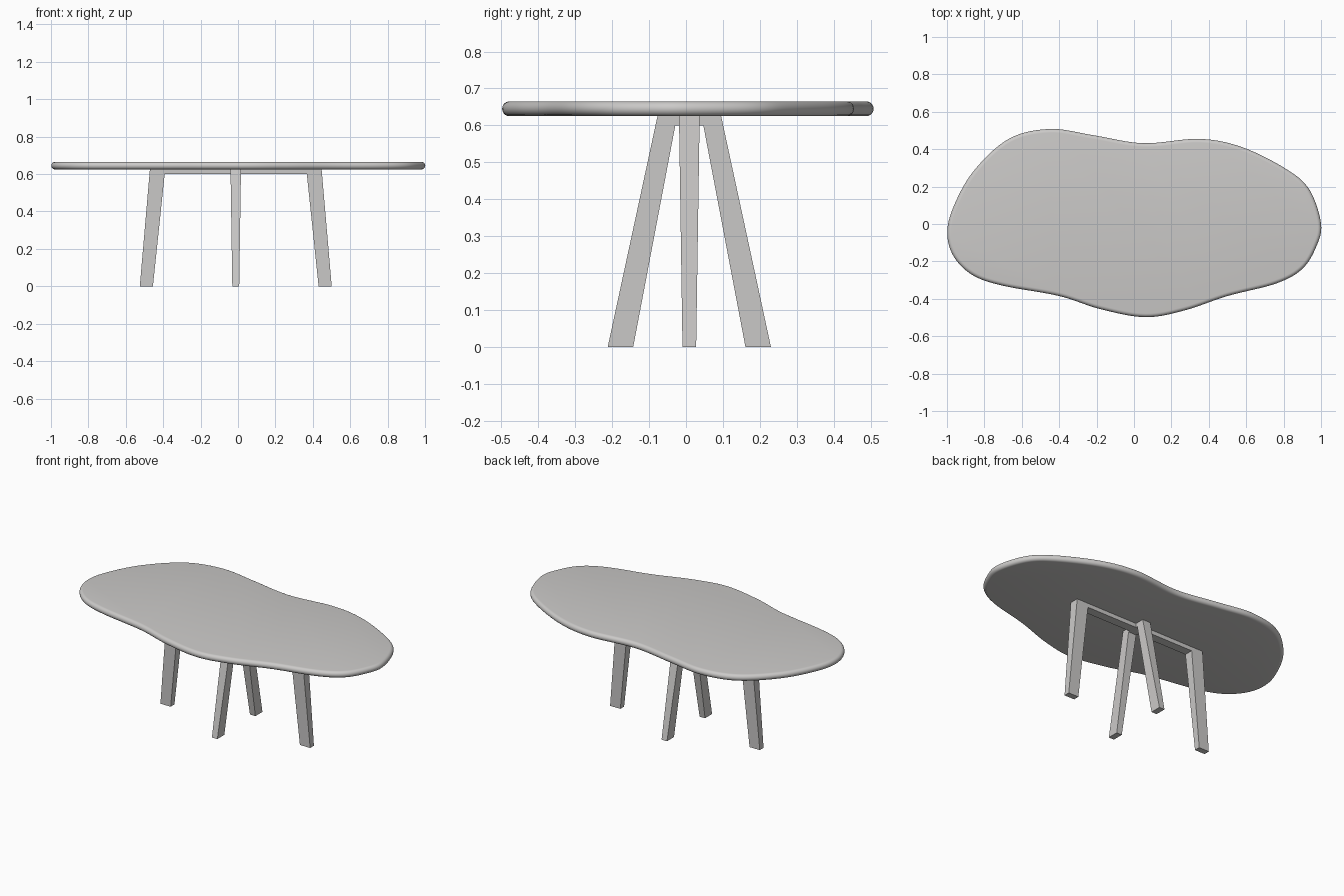
import bpy, bmesh, math
from mathutils import Vector

if "Cube" in bpy.data.objects:
    bpy.data.objects.remove(bpy.data.objects["Cube"])

grey = bpy.data.materials.new("light grey")
grey.diffuse_color = (0.6, 0.59, 0.58, 1)
grey.use_nodes = True
grey.node_tree.nodes["Principled BSDF"].inputs["Base Color"].default_value = grey.diffuse_color


def finish(bm, name):
    bmesh.ops.recalc_face_normals(bm, faces=bm.faces)
    me = bpy.data.meshes.new(name)
    bm.to_mesh(me)
    bm.free()
    me.materials.append(grey)
    ob = bpy.data.objects.new(name, me)
    bpy.context.collection.objects.link(ob)
    return ob


# Tabletop outline, counter-clockwise, smoothed by a closed spline
OUT = [(1.0, 0), (0.94, 0.18), (0.82, 0.29), (0.58, 0.41), (0.35, 0.455),
       (0.05, 0.432), (-0.22, 0.475), (-0.45, 0.508), (-0.67, 0.455),
       (-0.86, 0.28), (-0.97, 0.08), (-0.998, -0.06), (-0.96, -0.18),
       (-0.86, -0.275), (-0.7, -0.33), (-0.4, -0.385), (-0.18, -0.455),
       (0.06, -0.498), (0.27, -0.462), (0.5, -0.385), (0.76, -0.318),
       (0.9, -0.24), (0.975, -0.12)]
P = [Vector(p) for p in OUT]
n, steps = len(P), 8
line = []
for i in range(n):
    a, b, c, d = (P[(i + k) % n] for k in (-1, 0, 1, 2))
    for s in range(steps):
        t = s / steps
        line.append(0.5 * (2 * b + (c - a) * t + (2 * a - 5 * b + 4 * c - d) * t * t
                           + (3 * b - a - 3 * c + d) * t ** 3))
m = len(line)
normals = []
for i in range(m):
    t = (line[(i + 1) % m] - line[i - 1]).normalized()
    normals.append(Vector((t.y, -t.x)))

# Tabletop: flat slab with a half-round rim
R, ZC = 0.02, 0.645
bm = bmesh.new()
rings = []
for k in range(11):
    a = -math.pi / 2 + math.pi * k / 10
    inset = R * (1 - math.cos(a))
    rings.append([bm.verts.new((*(p - q * inset), ZC + R * math.sin(a)))
                  for p, q in zip(line, normals)])
for lo, hi in zip(rings, rings[1:]):
    for i in range(m):
        j = (i + 1) % m
        bm.faces.new((lo[i], lo[j], hi[j], hi[i]))
bm.faces.new(rings[0][::-1])
bm.faces.new(rings[-1])
top = finish(bm, "tabletop")
bpy.context.view_layer.objects.active = top
top.select_set(True)
bpy.ops.object.shade_smooth_by_angle(angle=math.radians(35))
top.select_set(False)

# Trestle frames: two splayed legs joined by a thin bar under the top
CX, CY, ZT, ZB = -0.012, 0.009, 0.626, 0.60


def frame(name, out_top, in_top, out_bot, in_bot, along_x):
    prof = [(-out_bot, 0), (-in_bot, 0), (-in_top, ZB), (in_top, ZB),
            (in_bot, 0), (out_bot, 0), (out_top, ZT), (-out_top, ZT)]
    bm = bmesh.new()
    sides = []
    for s in (-1, 1):
        row = []
        for u, z in prof:
            w = s * (0.0185 + 0.0095 * z / ZT)   # legs thin toward the floor
            x, y = (u, w) if along_x else (w, u)
            row.append(bm.verts.new((CX + x, CY + y, z)))
        sides.append(row)
    A, B = sides
    for row in sides:   # left leg, bar, right leg
        for q in ((0, 1, 2, 7), (2, 3, 6, 7), (3, 4, 5, 6)):
            bm.faces.new([row[i] for i in q])
    for i in range(8):
        j = (i + 1) % 8
        bm.faces.new((A[i], A[j], B[j], B[i]))
    finish(bm, name)


frame("long_leg_frame", 0.459, 0.38, 0.513, 0.443, True)
frame("cross_leg_frame", 0.086, 0.038, 0.221, 0.152, False)
